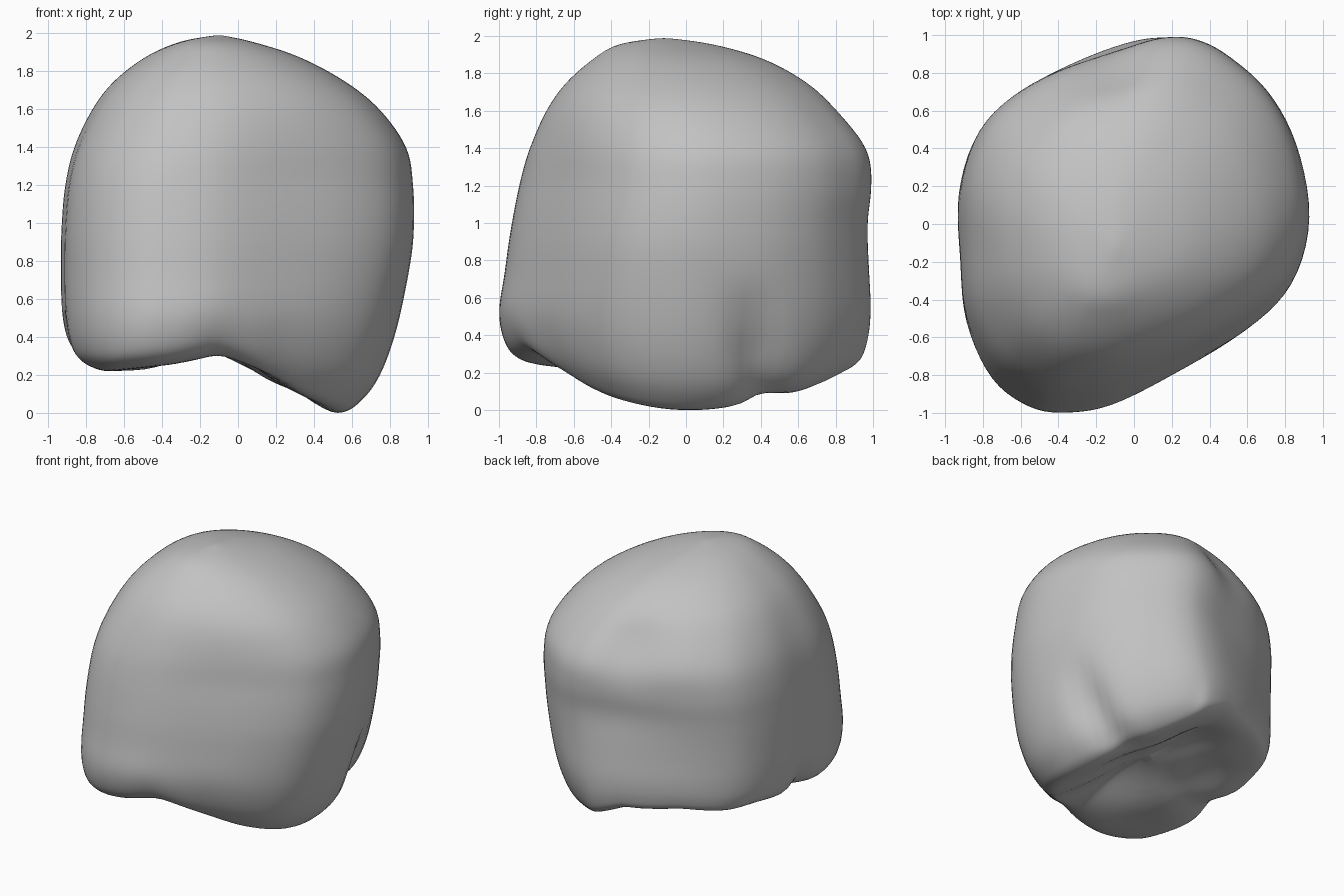
import bpy
import bmesh
import math

cube = bpy.data.objects.get("Cube")
if cube:
    bpy.data.objects.remove(cube, do_unlink=True)

# Horizontal outline of the crown, anticlockwise
OUTLINE = [(-.92, .15), (-.91, -.2), (-.88, -.52), (-.74, -.82), (-.53, -.97),
           (-.33, -1), (-.08, -.96), (.25, -.8), (.6, -.59), (.83, -.35),
           (.92, 0), (.85, .4), (.7, .69), (.5, .88), (.35, .97), (.2, 1),
           (0, .97), (-.3, .86), (-.6, .7), (-.82, .48)]

# Height, then the x and y limits of the outline there
LEVELS = [(0, -.1, -.1, 0, 0), (0, -.48, .27, -.48, .45), (0, -.74, .53, -.78, .74),
          (.06, -.86, .645, -.91, .91), (.2, -.91, .75, -.975, .965),
          (.45, -.93, .84, -1, .988), (.8, -.935, .912, -.962, .98),
          (1.0, -.93, .93, -.932, .985), (1.2, -.912, .925, -.893, 1),
          (1.4, -.865, .89, -.842, .968), (1.6, -.77, .75, -.76, .82),
          (1.75, -.655, .565, -.655, .66), (1.88, -.485, .32, -.505, .42),
          (1.96, -.3, .07, -.36, .14), (1.995, -.1, -.1, -.12, -.12)]

# Height of the underside across x
UNDERSIDE = [(-1, .27), (-.7, .22), (-.35, .26), (-.1, .31), (.2, .17), (.52, 0), (1, 0)]


def spline(points, steps, closed):
    """Catmull-Rom curve through points of any dimension."""
    n = len(points)
    result = []
    for i in range(n if closed else n - 1):
        quad = [points[(i + k) % n] if closed else points[min(max(i + k, 0), n - 1)]
                for k in (-1, 0, 1, 2)]
        for s in range(steps):
            t = s / steps
            result.append([b + .5 * t * (c - a + t * (2 * a - 5 * b + 4 * c - d
                           + t * (3 * (b - c) + d - a))) for a, b, c, d in zip(*quad)])
    if not closed:
        result.append(list(points[-1]))
    return result


def bell(value, width):
    return math.exp(-(value / width) ** 2)


def clamp(value):
    return min(max(value, 0), 1)


def underside(x, y):
    u = min(max(x, -1), .999)
    for (a, p), (b, q) in zip(UNDERSIDE, UNDERSIDE[1:]):
        if a <= u <= b:
            h = p + (q - p) * (u - a) / (b - a)
            break
    # The left cusps rise towards the front and back, the right ones to the back
    rise = clamp((x + .1) / .3) * y * y * (.25 if y > 0 else .42)
    back = .08 * clamp((-.15 - x) / .3) * clamp((y + .2) / .5)
    # Notches between the cusps on the right and left sides
    notch = .06 * clamp((-.5 - x) / .3) * bell(y + .15, .13)
    notch += .05 * clamp((x - .2) / .3) * bell(y - .42, .09)
    return max(h, rise) + back + notch


def sculpt(x, y, z):
    # Grooves low on the left and right sides
    if x > 0:
        center = .43 - .09 * clamp(z / .6)
        groove = .13 * bell(y - center, .08) * clamp((.7 - z) / .4) * clamp(x / .5)
    else:
        groove = .06 * bell(y + .15, .12) * clamp((.4 - z) / .3) * clamp(-x / .5)
    x, y = x * (1 - groove), y * (1 - groove)
    # Shallow dip between the two rear cusps
    dip = .05 * bell(x + .12, .18) * bell(y - .85, .35) * bell(z - 1.5, .22)
    x, y = x + dip * .5, y - dip
    # Hollow below the rear cusps
    hollow = .025 * bell(z - 1.05, .2) * bell(x + .05, .35) * clamp((y - .3) / .4)
    x, y = x + hollow * .5, y - hollow
    # Scalloped rim and furrowed underside
    if z < .7:
        inside = max(0, 1 - ((x + .1) / .66) ** 2 - (y / .78) ** 2) * max(0, 1 - z / .05)
        z = .7 - (.7 - z) * (.7 - underside(x, y)) / .7
        furrow = .07 * bell(x + .1 + .2 * y, .24)
        z += inside * (furrow + .03 * math.sin(9 * x) * math.sin(8 * y + 1))
    return x, y, z


# Crown surface, lofted from the underside to the apex
outline = spline(OUTLINE, 5, True)
lows = [min(p[k] for p in outline) for k in (0, 1)]
highs = [max(p[k] for p in outline) for k in (0, 1)]
unit = [[2 * (p[k] - lows[k]) / (highs[k] - lows[k]) - 1 for k in (0, 1)] for p in outline]
levels = spline(LEVELS, 6, False)

bm = bmesh.new()
rings = []
for z, x0, x1, y0, y1 in levels[1:-1]:
    # The outline turns rounder towards the top
    t = clamp((z - 1.2) / .75)
    rounding = .55 * t * t * (3 - 2 * t)
    ring = []
    for u, v in unit:
        scale = 1 + rounding * (1 / math.hypot(u, v) - 1)
        ring.append(bm.verts.new(sculpt((x0 + x1 + u * scale * (x1 - x0)) / 2,
                                        (y0 + y1 + v * scale * (y1 - y0)) / 2, z)))
    rings.append(ring)
count = len(unit)
for low, high in zip(rings, rings[1:]):
    for i in range(count):
        j = (i + 1) % count
        bm.faces.new((low[i], low[j], high[j], high[i]))
for ring, level in ((rings[0], levels[0]), (rings[-1], levels[-1])):
    z, x, _, y, _ = level
    pole = bm.verts.new(sculpt(x, y, z))
    for i in range(count):
        bm.faces.new((ring[i], ring[(i + 1) % count], pole))
# Relax the surface and settle it on the ground
for _ in range(3):
    bmesh.ops.smooth_vert(bm, verts=bm.verts, factor=.5,
                          use_axis_x=True, use_axis_y=True, use_axis_z=True)
bmesh.ops.recalc_face_normals(bm, faces=bm.faces)
floor = min(v.co.z for v in bm.verts)
for v in bm.verts:
    v.co.z -= floor
mesh = bpy.data.meshes.new("tooth_crown")
bm.to_mesh(mesh)
bm.free()
crown = bpy.data.objects.new("tooth_crown", mesh)
bpy.context.collection.objects.link(crown)

# Plain grey material
grey = bpy.data.materials.new("plain_grey")
grey.use_nodes = True
color = (.54, .54, .54, 1)
grey.diffuse_color = color
grey.node_tree.nodes["Principled BSDF"].inputs["Base Color"].default_value = color
mesh.materials.append(grey)

bpy.ops.object.select_all(action='DESELECT')
crown.select_set(True)
bpy.context.view_layer.objects.active = crown
bpy.ops.object.shade_smooth()
